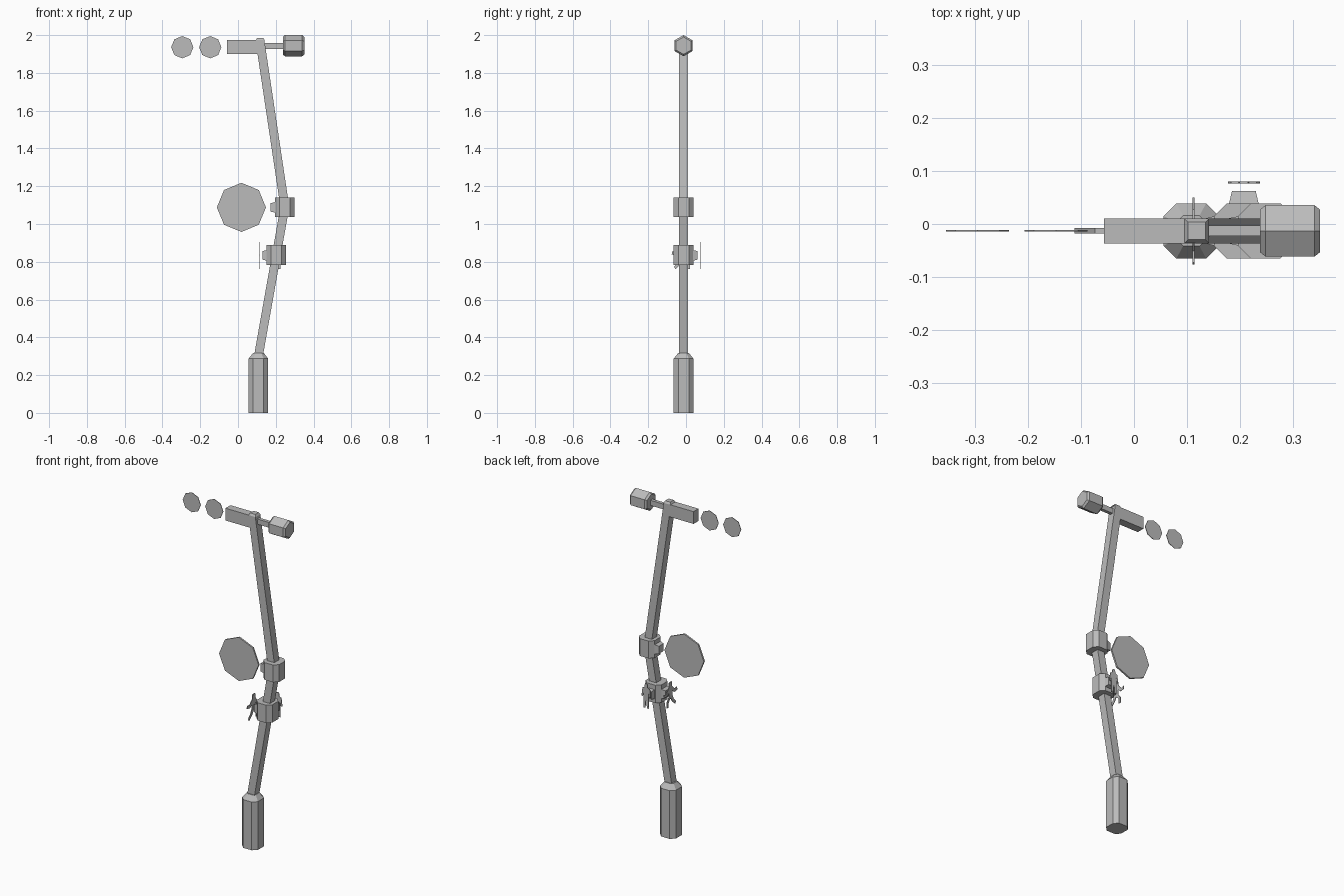
import bpy, math
from mathutils import Vector, Matrix

cube = bpy.data.objects.get("Cube")
if cube:
    bpy.data.objects.remove(cube, do_unlink=True)

YC = -0.013      # depth of the mast's centre line
WIDTH = 0.047    # thickness of the mast

grey = bpy.data.materials.new("light_grey")
grey.use_nodes = True
grey.diffuse_color = (0.5, 0.5, 0.5, 1)
grey.node_tree.nodes["Principled BSDF"].inputs["Base Color"].default_value = (0.5, 0.5, 0.5, 1)


def add_mesh(name, verts, faces):
    mesh = bpy.data.meshes.new(name)
    mesh.from_pydata(verts, [], faces)
    mesh.materials.append(grey)
    obj = bpy.data.objects.new(name, mesh)
    bpy.context.collection.objects.link(obj)
    return obj


def loft(name, outline, levels, origin, axis="Z"):
    """Stack scaled copies of an outline at (height, scale) along an axis."""
    turn = {"Z": Matrix.Identity(3),
            "X": Matrix(((0, 0, 1), (1, 0, 0), (0, 1, 0))),
            "Y": Matrix(((-1, 0, 0), (0, 0, 1), (0, 1, 0)))}[axis]
    n = len(outline)
    verts = [turn @ Vector((u * s, v * s, h)) + Vector(origin)
             for h, s in levels for u, v in outline]
    faces = [tuple(reversed(range(n))), tuple(range(len(verts) - n, len(verts)))]
    for k in range(len(levels) - 1):
        for i in range(n):
            j = (i + 1) % n
            faces.append((k * n + i, k * n + j, k * n + n + j, k * n + n + i))
    return add_mesh(name, verts, faces)


def ring(radius, sides, turn=0.0):
    return [(radius * math.cos(math.tau * i / sides + turn),
             radius * math.sin(math.tau * i / sides + turn)) for i in range(sides)]


def rect(w, h):
    return [(-w / 2, -h / 2), (w / 2, -h / 2), (w / 2, h / 2), (-w / 2, h / 2)]


def beam(name, x0, z0, x1, z1):
    """Square leaning beam with level ends."""
    h = WIDTH / 2
    verts = [(x + dx * h, YC + dy * h, z) for x, z in ((x0, z0), (x1, z1))
             for dx, dy in rect(2, 2)]
    faces = [(3, 2, 1, 0), (4, 5, 6, 7)] + [
        (i, (i + 1) % 4, (i + 1) % 4 + 4, i + 4) for i in range(4)]
    return add_mesh(name, verts, faces)


# Square with cut corners, shared by the base and both collars
f, c = 0.052, 0.028
octagon = [(f, -c), (f, c), (c, f), (-c, f), (-f, c), (-f, -c), (-c, -f), (c, -f)]

# Base and bent mast
loft("base", octagon, [(0, 1), (0.287, 1), (0.317, 0.55)], (0.108, YC, 0))
beam("lower_mast", 0.108, 0.3, 0.248, 1.09)
beam("upper_mast", 0.248, 1.09, 0.116, 1.973)
loft("mast_cap", rect(WIDTH, WIDTH), [(0, 1), (0.012, 0.7)], (0.118, YC, 1.973))

# Collars with the brackets that face their signs
loft("upper_collar", octagon, [(0, 1), (0.103, 1)], (0.248, YC, 1.037))
loft("lower_collar", octagon, [(0, 1), (0.106, 1)], (0.203, YC, 0.783))
bracket = rect(0.056, 0.056)
loft("upper_bracket", bracket, [(-0.026, 0.8), (0, 1)], (0.198, YC, 1.088), "X")
loft("lower_side_bracket", bracket, [(-0.022, 0.8), (0, 1)], (0.152, YC, 0.834), "X")
loft("lower_back_bracket", bracket, [(0, 1), (0.024, 0.8)], (0.207, 0.038, 0.834), "Y")

# Top arm and hexagonal lamp on a short rod
loft("top_arm", rect(WIDTH, 0.073), [(-0.057, 1), (0.116, 1)], (0, YC, 1.937), "X")
loft("lamp_rod", rect(0.02, 0.031), [(0.11, 1), (0.245, 1)], (0, YC, 1.942), "X")
loft("lamp_head", ring(0.056, 6, math.pi / 2),
     [(0.237, 0.82), (0.248, 1), (0.34, 1), (0.351, 0.82)], (0, YC, 1.944), "X")

# Thin eight-sided discs
for name, x, z, r, t in (("outer_disc", -0.295, 1.936, 0.059, 0.003),
                         ("inner_disc", -0.147, 1.936, 0.059, 0.003),
                         ("large_disc", 0.018, 1.088, 0.13, 0.01)):
    loft(name, ring(r, 8), [(-t / 2, 1), (t / 2, 1)], (x, YC, z), "Y")

# Flat walking and standing figures
walking = [(-0.01, 0.073), (0.012, 0.073), (0.016, 0.045), (0.04, 0.012), (0.063, 0.018),
           (0.06, 0.002), (0.034, -0.003), (0.016, 0.014), (0.014, -0.012),
           (0.034, -0.038), (0.034, -0.072), (0.02, -0.072), (0.018, -0.042),
           (0, -0.022), (-0.018, -0.05), (-0.044, -0.072), (-0.05, -0.058),
           (-0.03, -0.038), (-0.016, -0.008), (-0.018, 0.016), (-0.036, 0),
           (-0.063, 0.006), (-0.06, 0.022), (-0.038, 0.02), (-0.014, 0.045)]
half = [(0.008, 0.072), (0.01, 0.05), (0.024, 0.044), (0.03, -0.004), (0.022, -0.006),
        (0.016, 0.024), (0.018, -0.072), (0.006, -0.072)]
standing = half + [(0, -0.016)] + [(-u, v) for u, v in reversed(half)]
plate = [(-0.002, 1), (0.002, 1)]
loft("walking_figure", walking, plate, (0.112, YC, 0.833), "X")
loft("standing_figure", standing, plate, (0.207, 0.078, 0.833), "Y")

# Make every face point outward
import bmesh
for obj in bpy.context.collection.objects:
    if obj.type == "MESH" and grey.name in obj.data.materials:
        bm = bmesh.new()
        bm.from_mesh(obj.data)
        bmesh.ops.recalc_face_normals(bm, faces=bm.faces)
        bm.to_mesh(obj.data)
        bm.free()
